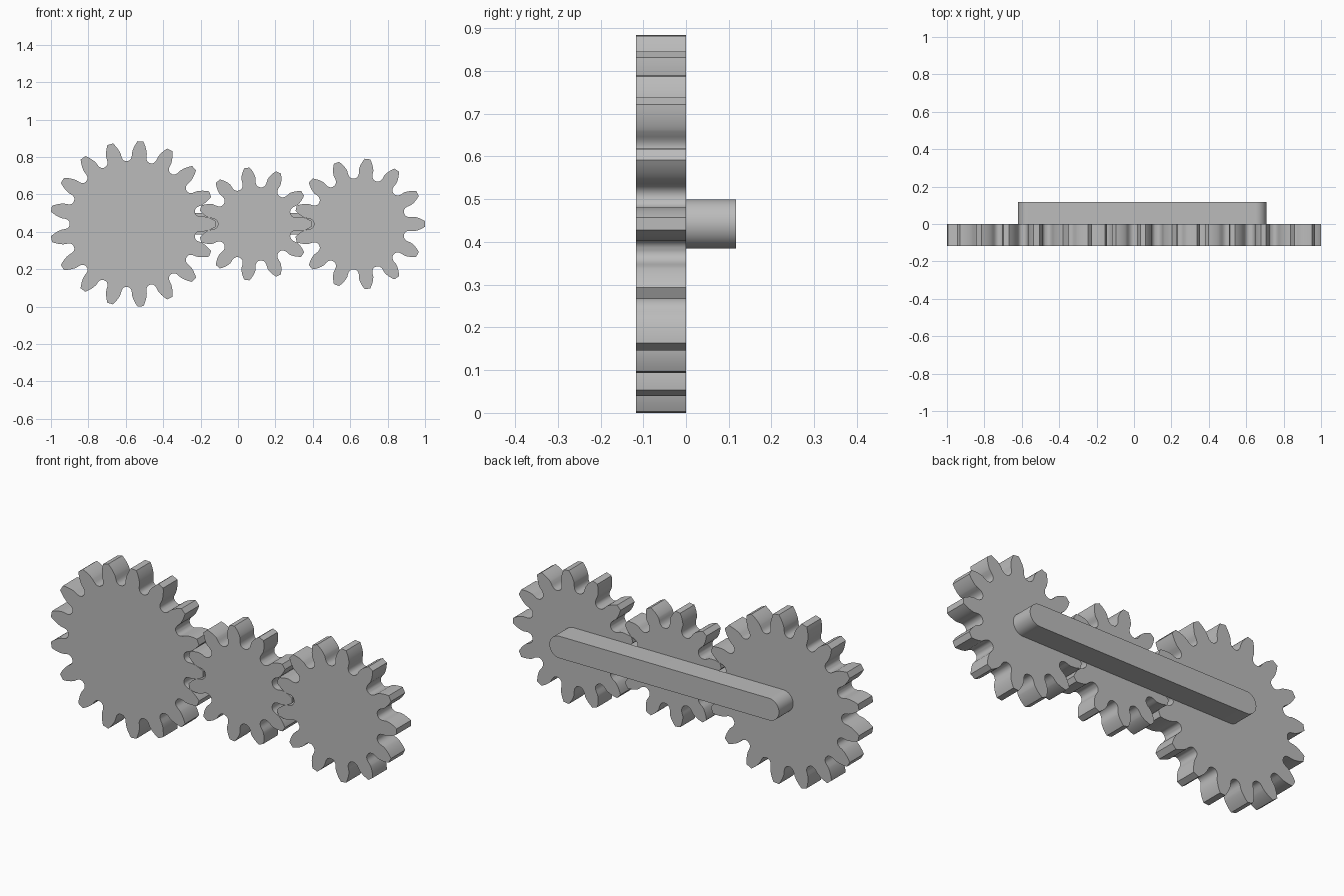
import bpy, bmesh, math
from mathutils import Vector

cube = bpy.data.objects.get("Cube")
if cube:
    bpy.data.objects.remove(cube, do_unlink=True)

MODULE = 0.04663          # tooth size shared by the meshing gears
THICK = 0.117
AXLE_Z = 0.4423
PRESSURE = math.radians(20)

grey = bpy.data.materials.new("plain_grey")
grey.use_nodes = True
grey.diffuse_color = (0.5, 0.5, 0.5, 1)
grey.node_tree.nodes["Principled BSDF"].inputs["Base Color"].default_value = (0.5, 0.5, 0.5, 1)


def inv(a):
    return math.tan(a) - a


def half_gap(teeth):
    """(radius, angle from gap centre) along one side of a gap, root to tip."""
    rp = teeth / 2
    rb, tip = rp * math.cos(PRESSURE), rp + 1
    depth, fillet = 0.87, 0.38
    y0 = math.pi / 4 - depth * math.tan(PRESSURE) - fillet / math.cos(PRESSURE)

    def flank(r):
        return math.pi / (2 * teeth) - inv(PRESSURE) + inv(math.acos(rb / r))

    pts = []
    # rounded root, including the undercut of small gears
    steps = 16
    for i in range(steps + 1):
        y = depth * math.tan(i / steps * (math.pi / 2 - PRESSURE))
        d = Vector((-depth, y)).normalized() * fillet
        c = Vector((rp - depth, y)) + d
        r, a = c.length, math.atan2(c.y, c.x) - (y - y0) / rp
        if r > rb and a < flank(r):
            break
        pts.append((r, a))
    # involute flank
    start = max(pts[-1][0], rb)
    for i in range(1, 11):
        r = start + (tip - start) * i / 10
        pts.append((r, flank(r)))
    return pts


def extrude_outline(name, outline, x, y_front, y_back):
    """Extrude an x-z outline from front to back."""
    bm = bmesh.new()
    face = bm.faces.new([bm.verts.new((px, y_front, pz)) for px, pz in outline])
    new = bmesh.ops.extrude_face_region(bm, geom=[face])["geom"]
    moved = [v for v in new if isinstance(v, bmesh.types.BMVert)]
    bmesh.ops.translate(bm, verts=moved, vec=(0, y_back - y_front, 0))
    bmesh.ops.recalc_face_normals(bm, faces=bm.faces)
    mesh = bpy.data.meshes.new(name)
    bm.to_mesh(mesh)
    bm.free()
    mesh.materials.append(grey)
    obj = bpy.data.objects.new(name, mesh)
    bpy.context.collection.objects.link(obj)
    obj.location = (x, 0, AXLE_Z)
    bpy.ops.object.select_all(action="DESELECT")
    obj.select_set(True)
    bpy.context.view_layer.objects.active = obj
    bpy.ops.object.shade_smooth_by_angle(angle=math.radians(35))
    return obj


def gear(name, teeth, x):
    side = half_gap(teeth)
    gap = [(r, -a) for r, a in reversed(side)] + side
    outline = []
    for k in range(teeth):
        centre = (k + 0.5) * math.tau / teeth
        outline += [(MODULE * r * math.cos(centre + a), MODULE * r * math.sin(centre + a))
                    for r, a in gap]
    extrude_outline(name, outline, x, -THICK, 0)


# Three meshing gears, spaced by their pitch radii
small_x = 1 - MODULE * (13 / 2 + 1)
middle_x = small_x - MODULE * (13 + 11) / 2
large_x = middle_x - MODULE * (11 + 17) / 2
gear("large_gear", 17, large_x)
gear("middle_gear", 11, middle_x)
gear("small_gear", 13, small_x)

# Round-ended link bar behind the gears
half, radius, n = (small_x - large_x) / 2, 0.0575, 24
bar = []
for sign in (1, -1):
    for i in range(n + 1):
        a = -math.pi / 2 + math.pi * i / n
        bar.append((sign * (half + radius * math.cos(a)), sign * radius * math.sin(a)))
extrude_outline("link_bar", bar, (small_x + large_x) / 2, 0, THICK)
